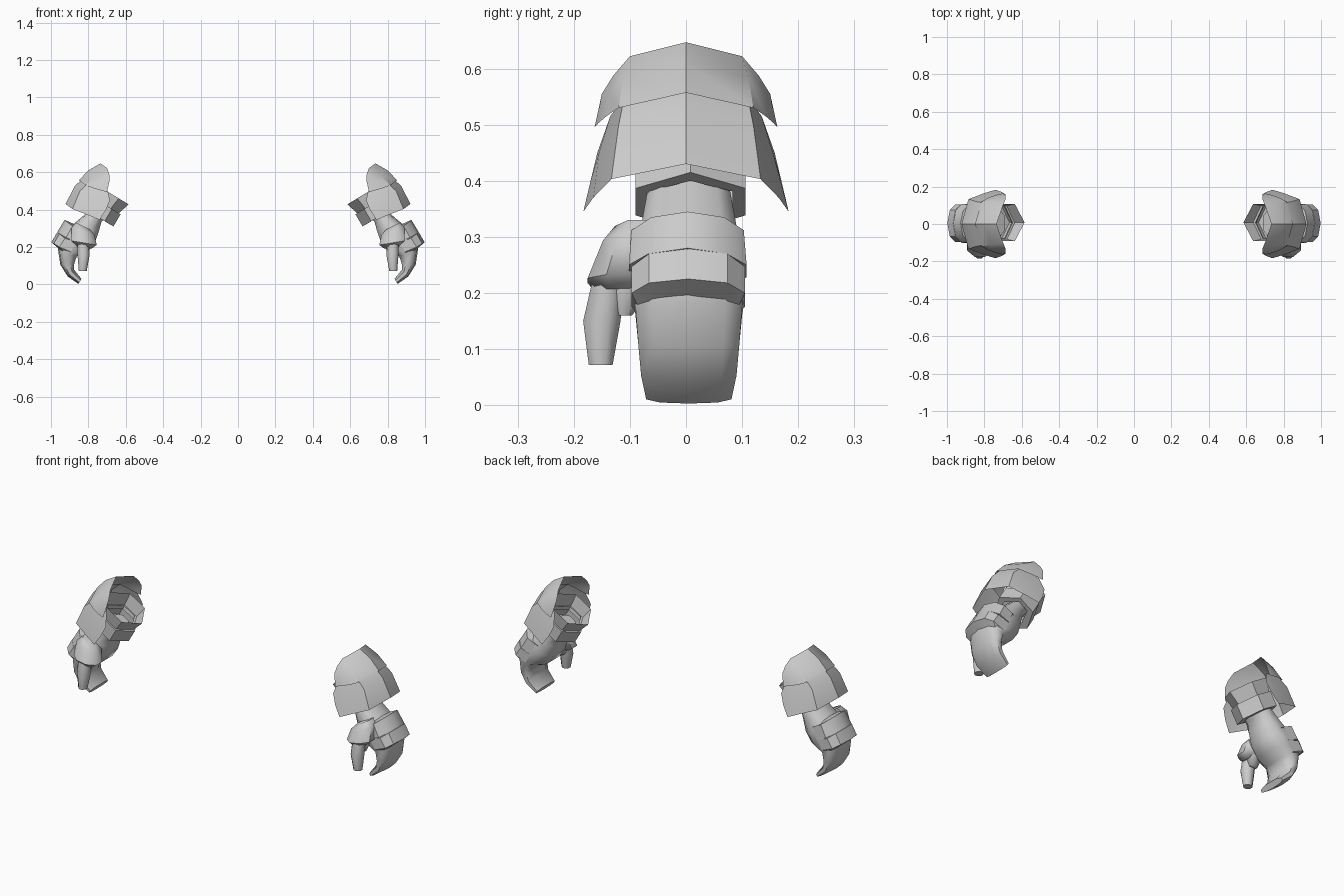
import bpy, math

if "Cube" in bpy.data.objects:
    bpy.data.objects.remove(bpy.data.objects["Cube"])

metal = bpy.data.materials.new("grey_metal")
metal.diffuse_color = (0.6, 0.6, 0.6, 1)
metal.use_nodes = True
metal.node_tree.nodes["Principled BSDF"].inputs["Base Color"].default_value = metal.diffuse_color


def add_part(name, verts, faces, smooth=35):
    """Make the part for the right hand and its mirror for the left."""
    for side, s in (("right", 1), ("left", -1)):
        mesh = bpy.data.meshes.new(f"{side}_{name}")
        mesh.from_pydata([(s * x, y, z) for x, y, z in verts], [],
                         [f if s > 0 else f[::-1] for f in faces])
        mesh.materials.append(metal)
        obj = bpy.data.objects.new(f"{side}_{name}", mesh)
        bpy.context.collection.objects.link(obj)
        bpy.ops.object.select_all(action='DESELECT')
        obj.select_set(True)
        bpy.context.view_layer.objects.active = obj
        bpy.ops.object.mode_set(mode='EDIT')
        bpy.ops.mesh.select_all(action='SELECT')
        if name not in SHELLS:
            bpy.ops.mesh.normals_make_consistent(inside=False)
        bpy.ops.object.mode_set(mode='OBJECT')
        bpy.ops.object.shade_smooth_by_angle(angle=math.radians(smooth))


def rings_to_part(name, rings, caps=(True, True), smooth=35):
    n = len(rings[0])
    verts = [p for r in rings for p in r]
    faces = [(i * n + j, i * n + (j + 1) % n, (i + 1) * n + (j + 1) % n, (i + 1) * n + j)
             for i in range(len(rings) - 1) for j in range(n)]
    if caps[0]:
        faces.append(tuple(range(n))[::-1])
    if caps[1]:
        faces.append(tuple(range(len(verts) - n, len(verts))))
    add_part(name, verts, faces, smooth)


def slice_loft(name, slices, profile, cy=0.005, **kw):
    """Slices run from an inner to an outer point (x, z) with a half width in y."""
    rings = [[(xi + (xo - xi) * u, cy + hw * v, zi + (zo - zi) * u) for u, v in profile]
             for xi, zi, xo, zo, hw in slices]
    rings_to_part(name, rings, **kw)


def plate(name, rows, cy=0.0):
    """Curved shell: each row lists (y, x, z) from the ridge to one edge."""
    grid = [[(x, cy - y, z) for y, x, z in r[:0:-1]] + [(x, cy + y, z) for y, x, z in r]
            for r in rows]
    n = len(grid[0])
    verts = [p for r in grid for p in r]
    faces = [(i * n + j, (i + 1) * n + j, (i + 1) * n + j + 1, i * n + j + 1)
             for i in range(len(rows) - 1) for j in range(n - 1)]
    add_part(name, verts, faces)


SHELLS = {"upper_arm_plate", "lower_arm_plate", "knuckle_plate", "finger_plate"}
HEXAGON = [(0, 0), (.27, 1), (.73, 1), (1, 0), (.73, -1), (.27, -1)]
HAND = [(0, -.55), (0, .55), (.3, 1), (.72, 1), (.93, .68), (1, 0),
        (.93, -.68), (.72, -1), (.3, -1)]

# Overlapping forearm plates
plate("upper_arm_plate", [
    [(0, .735, .647), (.1, .70, .622), (.13, .688, .587), (.15, .687, .555), (.163, .70, .495)],
    [(0, .80, .61), (.112, .765, .582), (.138, .73, .555), (.154, .705, .53), (.163, .702, .495)],
    [(0, .85, .557), (.12, .815, .53), (.142, .775, .515), (.156, .735, .503), (.163, .704, .495)]])
plate("lower_arm_plate", [
    [(0, .82, .577), (.11, .79, .55), (.135, .70, .515), (.158, .685, .45)],
    [(0, .874, .524), (.12, .845, .50), (.155, .755, .45), (.17, .705, .40)],
    [(0, .922, .43), (.133, .885, .403), (.165, .80, .37), (.183, .74, .345)]])

# Flared cuff, open at both ends, and the band below it
slice_loft("cuff", [(.585, .428, .78, .547, .1), (.655, .364, .80, .452, .085)],
           HEXAGON, cy=.008, caps=(False, False))
slice_loft("wrist_band", [(.65, .388, .79, .474, .082), (.628, .375, .80, .48, .098),
                          (.666, .31, .838, .415, .098), (.70, .33, .81, .40, .075)],
           HEXAGON, cy=.008, caps=(False, False))

# Hand and curled fingers
slice_loft("hand", [(.69, .37, .765, .42, .068), (.73, .335, .80, .39, .075),
                    (.745, .28, .865, .335, .085), (.765, .225, .925, .285, .098),
                    (.80, .175, .965, .225, .1), (.862, .15, .962, .185, .095),
                    (.875, .115, .95, .105, .09), (.878, .08, .91, .042, .085),
                    (.837, .03, .853, .003, .076)], HAND, smooth=60)

# Stepped plates over the knuckles
plate("knuckle_plate", [
    [(0, .87, .32), (.06, .86, .31), (.08, .85, .29), (.08, .80, .265)],
    [(0, .927, .345), (.065, .915, .335), (.1, .885, .312), (.1, .835, .288)],
    [(0, .966, .28), (.07, .953, .27), (.105, .92, .25), (.105, .865, .228)],
    [(0, .92, .26), (.06, .91, .25), (.085, .89, .24), (.085, .85, .22)]], cy=.003)
plate("finger_plate", [
    [(0, .93, .265), (.06, .92, .255), (.085, .90, .24), (.085, .85, .215)],
    [(0, .967, .279), (.07, .955, .27), (.101, .925, .247), (.101, .865, .225)],
    [(0, .998, .225), (.07, .985, .218), (.101, .955, .20), (.101, .895, .175)],
    [(0, .955, .19), (.07, .95, .185), (.09, .935, .178), (.09, .89, .165)]], cy=.004)


def oval(cx, cy, z, rx, ry, tilt=0.0, n=8):
    return [(cx + rx * math.cos(a), cy + ry * math.sin(a), z + tilt * math.cos(a))
            for a in (2 * math.pi * (k + .5) / n for k in range(n))]


# Thumb with its flared guard
rings_to_part("thumb_guard", [oval(.828, -.085, .312, .04, .045, .02),
                              oval(.828, -.1, .285, .066, .052, .022),
                              oval(.824, -.118, .222, .074, .062, .012),
                              oval(.825, -.12, .2, .045, .04, .01)], smooth=50)
rings_to_part("thumb", [oval(.828, -.135, .24, .034, .03), oval(.826, -.15, .15, .034, .036),
                        oval(.83, -.152, .072, .023, .023)], smooth=60)
rings_to_part("thumb_base", [oval(.82, -.06, .27, .05, .05), oval(.825, -.1, .21, .04, .045),
                             oval(.83, -.11, .16, .02, .015)], smooth=60)
